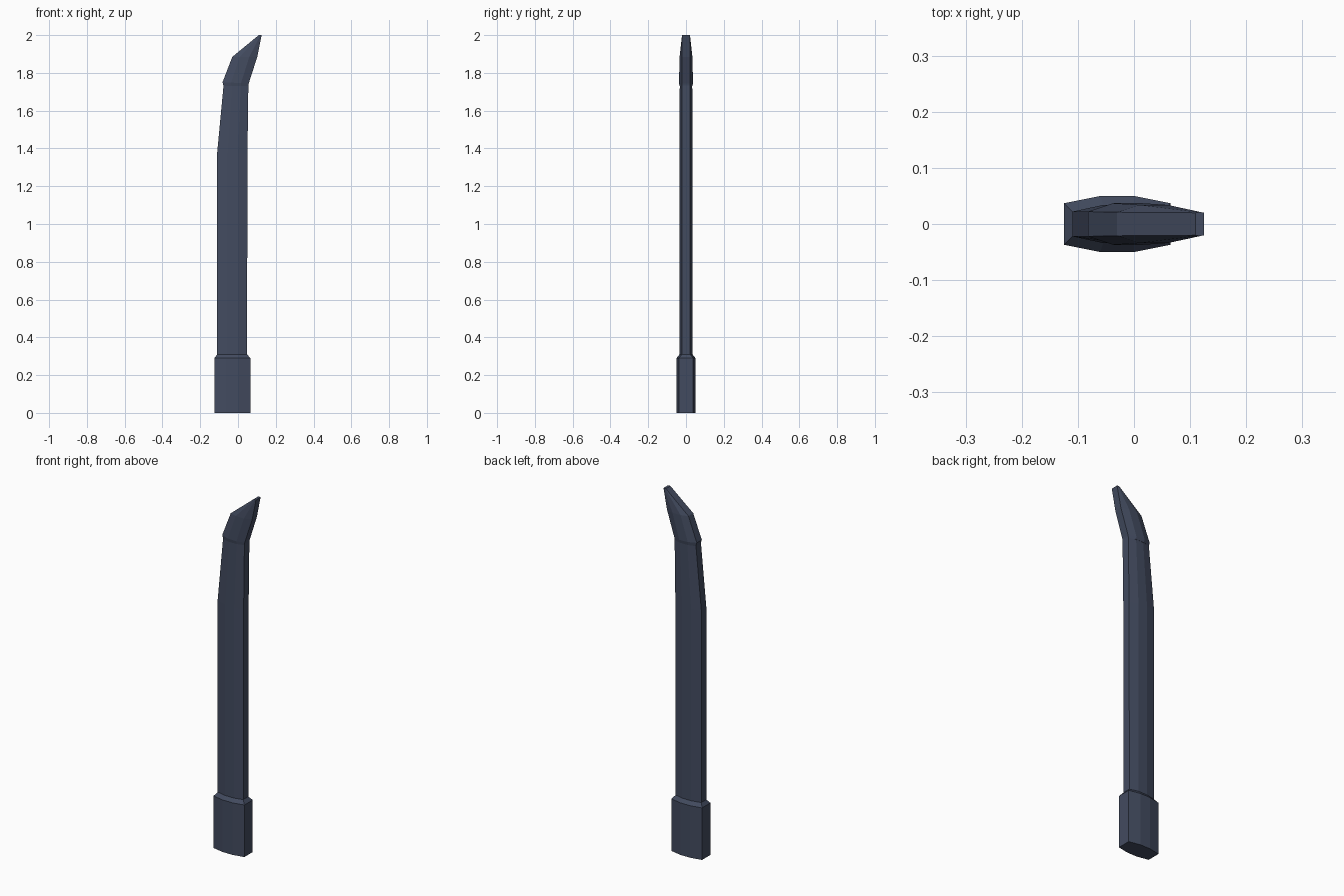
import bpy, bmesh

if "Cube" in bpy.data.objects:
    bpy.data.objects.remove(bpy.data.objects["Cube"])

mat = bpy.data.materials.new("dark_slate")
mat.diffuse_color = (0.055, 0.07, 0.115, 1)
mat.use_nodes = True
mat.node_tree.nodes["Principled BSDF"].inputs["Base Color"].default_value = mat.diffuse_color


def loft(name, rings):
    """Each ring: x of left end, two ridges, right end; half depth at ends and ridges; z left, z right."""
    bm = bmesh.new()
    loops = []
    for x0, x1, x2, x3, ye, ym, zl, zr in rings:
        xs, ys = (x0, x1, x2, x3), (ye, ym, ym, ye)
        half = [(x, y, zl + (zr - zl) * (x - x0) / (x3 - x0)) for x, y in zip(xs, ys)]
        pts = [(x, -y, z) for x, y, z in half] + half[::-1]
        loops.append([bm.verts.new(p) for p in pts])
    for a, b in zip(loops, loops[1:]):
        for i in range(8):
            j = (i + 1) % 8
            bm.faces.new((a[i], a[j], b[j], b[i]))
    bm.faces.new(loops[0][::-1])
    bm.faces.new(loops[-1])
    bmesh.ops.recalc_face_normals(bm, faces=bm.faces)
    me = bpy.data.meshes.new(name)
    bm.to_mesh(me)
    bm.free()
    me.materials.append(mat)
    ob = bpy.data.objects.new(name, me)
    bpy.context.collection.objects.link(ob)


# Throat collar with chamfered upper rim
loft("collar", [
    (-0.125, -0.06, 0.0, 0.065, 0.037, 0.05, 0, 0),
    (-0.125, -0.06, 0.0, 0.065, 0.037, 0.05, 0.29, 0.29),
    (-0.11, -0.055, 0.0, 0.048, 0.022, 0.034, 0.31, 0.31),
])

# Long straight shaft, leaning slightly near the top
loft("shaft", [
    (-0.11, -0.055, 0.0, 0.048, 0.022, 0.034, 0.30, 0.30),
    (-0.11, -0.055, 0.0, 0.05, 0.022, 0.034, 1.38, 1.37),
    (-0.075, -0.03, 0.015, 0.055, 0.022, 0.033, 1.75, 1.75),
])

# Slanted tip cap, slightly larger than the shaft
loft("tip", [
    (-0.076, -0.035, 0.015, 0.054, 0.022, 0.034, 1.73, 1.73),
    (-0.082, -0.037, 0.016, 0.057, 0.022, 0.037, 1.75, 1.745),
    (-0.03, 0.01, 0.06, 0.102, 0.021, 0.034, 1.885, 1.885),
    (0.11, 0.114, 0.12, 0.125, 0.02, 0.021, 2.0, 2.0),
])
